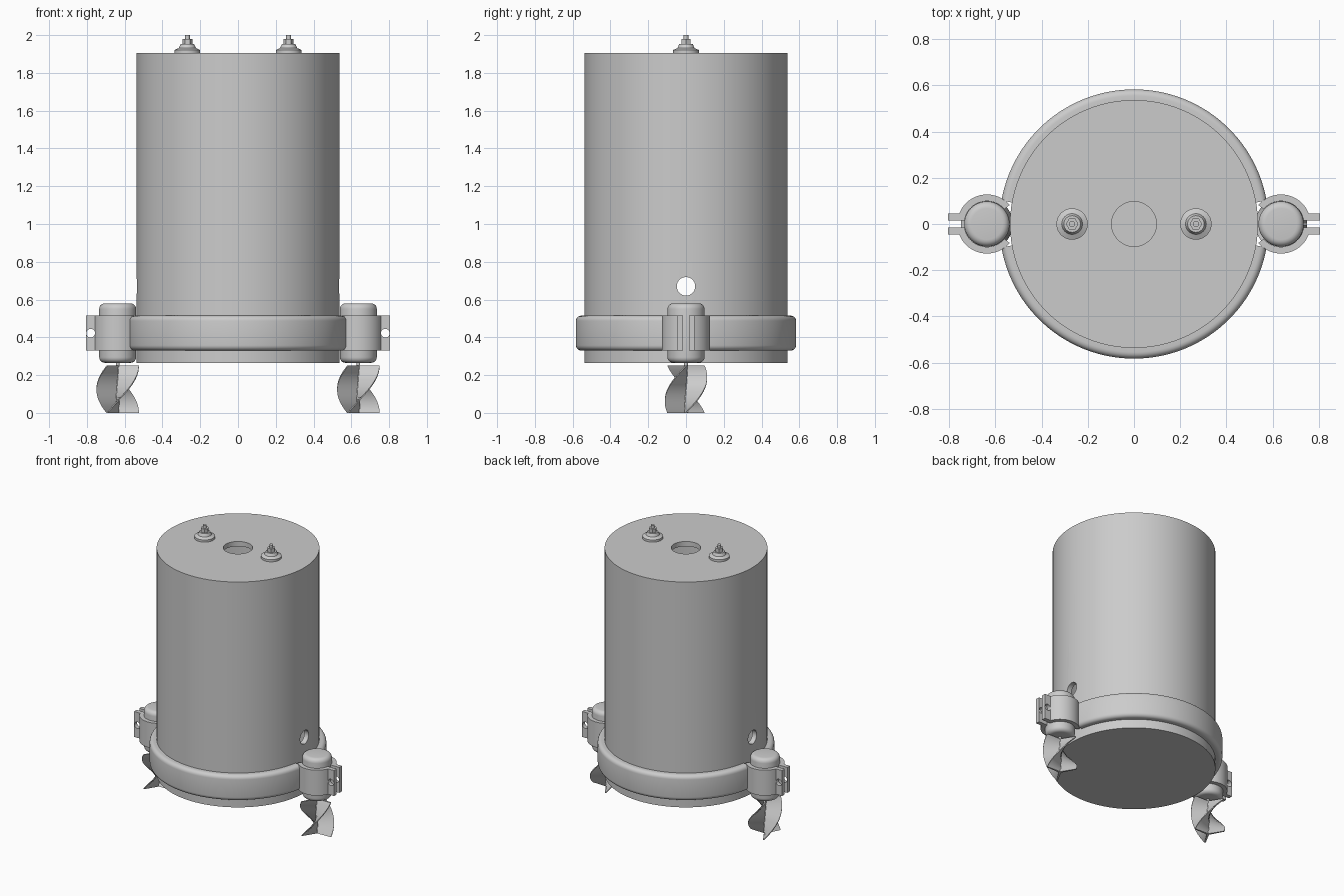
import bpy, bmesh
from math import sin, cos, pi, radians
from mathutils import Vector

if "Cube" in bpy.data.objects:
    bpy.data.objects.remove(bpy.data.objects["Cube"])

R, T = 0.537, 0.035          # tank radius, wall thickness
Z0, Z1 = 0.265, 1.905        # tank bottom and top
MX, MR = 0.637, 0.098        # motor axis and radius


def finish(name, bm, loc=(0, 0, 0)):
    bmesh.ops.recalc_face_normals(bm, faces=bm.faces[:])
    me = bpy.data.meshes.new(name)
    bm.to_mesh(me)
    bm.free()
    ob = bpy.data.objects.new(name, me)
    ob.location = loc
    bpy.context.collection.objects.link(ob)
    return ob


def smooth(ob, angle=35):
    bpy.ops.object.select_all(action='DESELECT')
    ob.select_set(True)
    bpy.context.view_layer.objects.active = ob
    bpy.ops.object.shade_smooth_by_angle(angle=radians(angle))
    return ob


def lathe(name, profile, loc=(0, 0, 0), steps=64, start=0, sweep=2 * pi, closed=False):
    bm = bmesh.new()
    vs = [bm.verts.new((r * cos(start), r * sin(start), z)) for r, z in profile]
    es = [bm.edges.new(p) for p in zip(vs, vs[1:])]
    if closed:
        es.append(bm.edges.new((vs[-1], vs[0])))
    bmesh.ops.spin(bm, geom=vs + es, cent=(0, 0, 0), axis=(0, 0, 1),
                   angle=sweep, steps=steps)
    bmesh.ops.remove_doubles(bm, verts=bm.verts[:], dist=1e-5)
    if closed:
        bmesh.ops.holes_fill(bm, edges=[e for e in bm.edges if e.is_boundary])
    return finish(name, bm, loc)


def arc(cx, cz, r, a0, a1, n=5):
    return [(cx + r * cos(radians(a0 + (a1 - a0) * i / n)),
             cz + r * sin(radians(a0 + (a1 - a0) * i / n))) for i in range(n + 1)]


def stack(name, sections, loc=(0, 0, 0)):
    """Solid skinned through equal-length closed sections."""
    bm = bmesh.new()
    rows = [[bm.verts.new(p) for p in s] for s in sections]
    n = len(rows[0])
    for a, b in zip(rows, rows[1:]):
        for i in range(n):
            bm.faces.new((a[i], a[(i + 1) % n], b[(i + 1) % n], b[i]))
    bm.faces.new(rows[0])
    bm.faces.new(rows[-1])
    return finish(name, bm, loc)


def drill(ob, loc, rot, r, depth):
    bpy.ops.mesh.primitive_cylinder_add(vertices=32, radius=r, depth=depth,
                                        location=loc, rotation=rot)
    cutter = bpy.context.object
    cutter.hide_render = True
    m = ob.modifiers.new("hole", 'BOOLEAN')
    m.operation, m.object, m.solver = 'DIFFERENCE', cutter, 'EXACT'
    bpy.context.view_layer.objects.active = ob
    bpy.ops.object.modifier_apply(modifier=m.name)
    bpy.data.objects.remove(cutter)


def mirror(ob, x, y):
    m = ob.modifiers.new("mirror", 'MIRROR')
    m.use_axis = (x, y, False)
    m.use_mirror_merge = False


# hollow tank with a filler hole on top and a through hole at the sides
tank = lathe("tank", [(0, Z0), (R, Z0), (R, Z1), (0.097, Z1), (0.097, Z1 - T),
                      (R - T, Z1 - T), (R - T, Z0 + T), (0, Z0 + T)], steps=96)
drill(tank, (0, 0, 0.67), (0, pi / 2, 0), 0.049, 2)
smooth(tank)

# band around the tank, broken at the motor clamps
band = lathe("tank_band", [(0.532, 0.33)] + arc(0.555, 0.358, 0.028, -90, 0)
             + arc(0.555, 0.487, 0.028, 0, 90) + [(0.532, 0.515)],
             steps=64, start=radians(10), sweep=radians(160), closed=True)
mirror(band, False, True)
smooth(band)

# clamp halves: curved jaw plus a drilled bolt tab
outline = arc(MX, 0, 0.128, 140, 20.6, 20)
outline += [(0.805, 0.045), (0.805, 0.015)]
outline += arc(MX, 0, MR + 0.001, 8.7, 140, 20)
clamp = stack("motor_clamp", [[(x, y, z) for x, y in outline] for z in (0.33, 0.515)])
drill(clamp, (0.78, 0.03, 0.422), (pi / 2, 0, 0), 0.023, 0.1)
mirror(clamp, True, True)
smooth(clamp)

# three-bladed screw: a thin Y section twisted a third of a turn
H, STEPS, BR, BT = 0.25, 24, 0.112, 0.004


def screw_section(i):
    turn = radians(120) * i / STEPS
    up = Vector((0, 0, H * i / STEPS))
    pts = []
    for k in range(3):
        a = turn + k * 2 * pi / 3
        u, v = Vector((cos(a), sin(a), 0)), Vector((-sin(a), cos(a), 0))
        pts += [up + u * BR - v * BT, up + u * BR + v * BT,
                up + Vector((cos(a + pi / 3), sin(a + pi / 3), 0)) * 0.009]
    return pts


for side, s in (("left", -1), ("right", 1)):
    # rounded motor can
    smooth(lathe(side + "_motor", [(0, Z0)] + arc(MR - 0.03, Z0 + 0.03, 0.03, -90, 0)
                 + arc(MR - 0.03, 0.55, 0.03, 0, 90) + [(0, 0.58)],
                 (s * MX, 0, 0), 48))
    smooth(lathe(side + "_motor_shaft", [(0, 0), (0.01, 0), (0.01, 0.28), (0, 0.28)],
                 (s * MX, 0, 0), 16))
    smooth(stack(side + "_propeller", [screw_section(i) for i in range(STEPS + 1)],
                 (s * MX, 0, 0)))
    # lid terminal: flange, hex nut and pin
    tx = s * 0.268
    smooth(lathe(side + "_terminal_flange", [(0, 1.9), (0.068, 1.9), (0.068, 1.921),
                 (0.045, 1.932), (0.036, 1.952), (0, 1.952)], (tx, 0, 0), 32), 25)
    lathe(side + "_terminal_nut", [(0, 1.95), (0.027, 1.95), (0.027, 1.979), (0, 1.979)],
          (tx, 0, 0), 6)
    smooth(lathe(side + "_terminal_pin", [(0, 1.975), (0.013, 1.975), (0.013, 2.0), (0, 2.0)],
                 (tx, 0, 0), 16))
